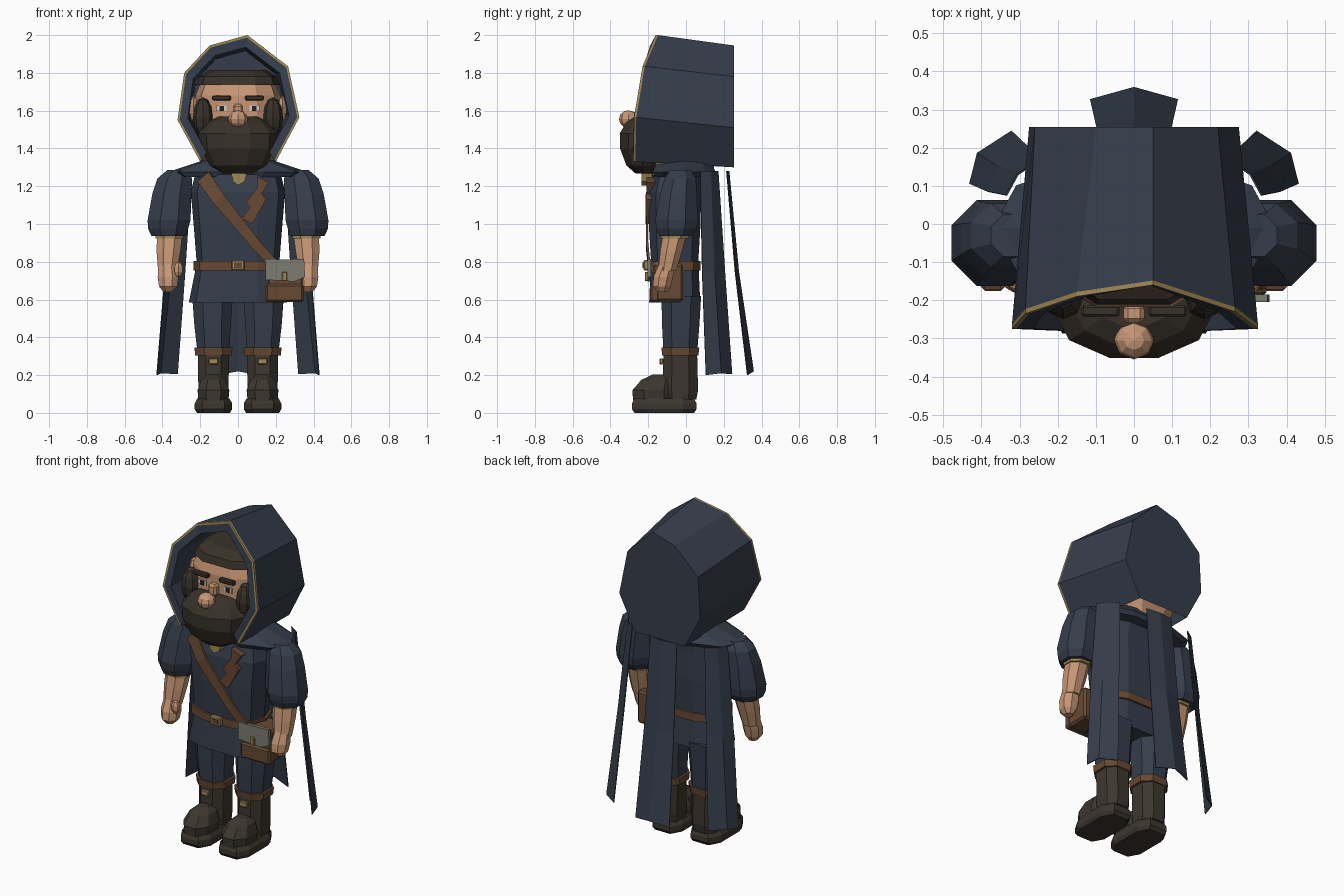
import bpy, bmesh
from math import sin, cos, pi, copysign
from mathutils import Matrix, Vector

old = bpy.data.objects.get("Cube")
if old:
    bpy.data.objects.remove(old, do_unlink=True)


def material(name, rgb):
    m = bpy.data.materials.new(name)
    m.use_nodes = True
    m.diffuse_color = (*rgb, 1)
    m.node_tree.nodes["Principled BSDF"].inputs["Base Color"].default_value = (*rgb, 1)
    return m


NAVY = material("navy cloth", (.036, .048, .071))
GOLD = material("gold", (.36, .25, .09))
SKIN = material("skin", (.58, .31, .18))
HAIR = material("dark hair", (.040, .031, .022))
LEATHER = material("brown leather", (.135, .066, .034))
BOOT = material("boot leather", (.046, .037, .027))
GREY = material("grey flap", (.20, .20, .16))
WHITE = material("eye white", (.65, .62, .55))
PUPIL = material("eye dark", (.015, .018, .02))


def finish(name, bm, *mats):
    bmesh.ops.recalc_face_normals(bm, faces=bm.faces)
    me = bpy.data.meshes.new(name)
    bm.to_mesh(me)
    bm.free()
    ob = bpy.data.objects.new(name, me)
    bpy.context.collection.objects.link(ob)
    for m in mats:
        me.materials.append(m)
    return ob


def bridge(bm, rings, closed=True):
    """Quads between neighbouring rows of points; returns vertex rows and face rows."""
    rows = [[bm.verts.new(p) for p in r] for r in rings]
    n = len(rows[0])
    faces = []
    for a, b in zip(rows, rows[1:]):
        faces.append([bm.faces.new((a[i], a[(i + 1) % n], b[(i + 1) % n], b[i]))
                      for i in range(n if closed else n - 1)])
    return rows, faces


def power(v, e):
    return copysign(abs(v) ** e, v)


def tube(name, mat, stations, n=10, e=1.0):
    """Stack of level rings (x, y, z, rx, ry), flat side to the front, capped."""
    rings = []
    for x, y, z, rx, ry in stations:
        angles = [2 * pi * (i + .5) / n for i in range(n)]
        rings.append([(x + rx * power(sin(a), e), y - ry * power(cos(a), e), z) for a in angles])
    bm = bmesh.new()
    rows, _ = bridge(bm, rings)
    bm.faces.new(rows[0])
    bm.faces.new(rows[-1])
    return finish(name, bm, mat)


def ball(name, mat, loc, size, u=8, v=6):
    bm = bmesh.new()
    bmesh.ops.create_uvsphere(bm, u_segments=u, v_segments=v, radius=1,
                              matrix=Matrix.Translation(loc) @ Matrix.Diagonal((*size, 1)))
    return finish(name, bm, mat)


def box(name, mat, loc, size, bevel=0):
    bm = bmesh.new()
    bmesh.ops.create_cube(bm, size=1, matrix=Matrix.Translation(loc) @ Matrix.Diagonal((*size, 1)))
    if bevel:
        bmesh.ops.bevel(bm, geom=bm.edges[:], offset=bevel, segments=1, affect='EDGES')
    return finish(name, bm, mat)


def prism(name, mat, outline, y0, y1):
    """Outline in x and z pushed through y."""
    bm = bmesh.new()
    rows, _ = bridge(bm, [[(x, y, z) for x, z in outline] for y in (y0, y1)])
    for r in rows:
        bm.faces.new(r)
    return finish(name, bm, mat)


def sheet(name, mat, rows, thick=.008):
    bm = bmesh.new()
    bridge(bm, rows, closed=False)
    ob = finish(name, bm, mat)
    mod = ob.modifiers.new("thickness", 'SOLIDIFY')
    mod.thickness = thick
    mod.offset = 0
    return ob


# Hood: outer shell, gold edge, rim and lining, open underneath
front = [(.2, -.28, 1.33), (.325, -.275, 1.565), (.265, -.23, 1.835), (.05, -.16, 2.0),
         (-.15, -.19, 1.945), (-.285, -.235, 1.80), (-.32, -.275, 1.55), (-.2, -.28, 1.33)]
back = [(.17, 1.30), (.275, 1.51), (.22, 1.78), (.05, 1.945),
        (-.1, 1.90), (-.26, 1.75), (-.275, 1.50), (-.17, 1.30)]


def inset(k, y=None, dy=0):
    return [(x * k, py + dy if y is None else y, 1.62 + (z - 1.62) * k) for x, py, z in front]


bm = bmesh.new()
shell = [[(x, .255, z) for x, z in back], inset(1, dy=.012), inset(1), inset(.965),
         inset(.83), inset(.78, y=.21)]
rows, bands = bridge(bm, shell, closed=False)
for band in bands[1:3]:
    for f in band:
        f.material_index = 1
bm.faces.new(rows[0])
bm.faces.new(rows[-1])
finish("hood", bm, NAVY, GOLD)

# Head, hair and face
tube("head", SKIN, [(0, -.01, 1.27, .14, .15), (0, -.01, 1.38, .20, .20), (0, -.01, 1.52, .23, .215),
                    (0, -.01, 1.68, .225, .215), (0, -.01, 1.77, .19, .19)], e=.7)
tube("hair", HAIR, [(0, 0, 1.735, .222, .218), (0, 0, 1.78, .205, .205), (0, .01, 1.815, .15, .15)], e=.7)
tube("beard", HAIR, [(0, -.22, 1.268, .08, .05), (0, -.23, 1.31, .15, .09), (0, -.235, 1.40, .20, .12),
                     (0, -.23, 1.48, .21, .127), (0, -.22, 1.54, .16, .10), (0, -.21, 1.57, .10, .06)])
ball("nose", SKIN, (0, -.305, 1.555), (.053, .05, .047))
box("nose_bridge", SKIN, (0, -.235, 1.60), (.055, .05, .07), .012)
for side, s in (("left", 1), ("right", -1)):
    ball(side + "_sideburn", HAIR, (s * .185, -.19, 1.565), (.053, .06, .105), 8, 6)
    ball(side + "_ear", SKIN, (s * .235, -.09, 1.61), (.025, .04, .07), 6, 5)
    box(side + "_eyebrow", HAIR, (s * .088, -.228, 1.667), (.10, .03, .026), .006)
    box(side + "_eye", WHITE, (s * .088, -.219, 1.612), (.052, .009, .03))
    box(side + "_pupil", PUPIL, (s * .086, -.223, 1.612), (.024, .008, .028))

# Tunic, shoulder mantle and belt
tube("tunic", NAVY, [(0, -.06, .585, .26, .14), (0, -.06, .76, .225, .132), (0, -.06, .81, .22, .13),
                     (0, -.06, 1.0, .235, .142), (0, -.06, 1.17, .25, .142), (0, -.04, 1.29, .22, .13)], e=.7)
tube("mantle", NAVY, [(0, -.01, 1.25, .33, .165), (0, -.01, 1.275, .37, .175),
                      (0, -.01, 1.345, .16, .14)], e=.85)
tube("belt", LEATHER, [(0, -.06, z, .236, .143) for z in (.755, .803)], e=.7)
box("buckle", GOLD, (0, -.21, .782), (.07, .03, .055), .006)
box("buckle_centre", LEATHER, (0, -.226, .782), (.04, .008, .028))
prism("collar_clasp", GOLD, [(-.04, 1.28), (.05, 1.28), (.035, 1.225), (0, 1.205), (-.025, 1.225)], -.235, -.18)

# Shoulder strap, torn lapel and satchel
path = [(-.185, -.18, 1.25, .04), (-.1, -.208, 1.13, .036), (.1, -.206, .885, .027), (.24, -.19, .735, .024)]
sheet("shoulder_strap", LEATHER,
      [[(x - w * .75, y, z - w * .65), (x + w * .75, y, z + w * .65)] for x, y, z, w in path], .012)
prism("torn_lapel", LEATHER, [(.10, 1.25), (.165, 1.22), (.125, 1.16), (.15, 1.13), (.075, 1.0),
                              (.02, 1.03), (.065, 1.09), (.04, 1.11), (.10, 1.19)], -.208, -.16)
box("satchel", LEATHER, (.25, -.095, .69), (.19, .16, .20), .012)
box("satchel_pocket", LEATHER, (.247, -.165, .635), (.20, .05, .095), .01)
prism("satchel_flap", GREY, [(.145, .81), (.35, .815), (.355, .72), (.30, .695), (.145, .705)], -.205, -.185)
box("satchel_clasp", GOLD, (.247, -.208, .722), (.026, .02, .05), .004)

# Arms and legs, mirrored
for side, s in (("left", 1), ("right", -1)):
    def limb(part, mat, stations, n=8, e=1.0):
        tube(side + "_" + part, mat, [(s * x, y, z, rx, ry) for x, y, z, rx, ry in stations], n, e)

    limb("sleeve", NAVY, [(.32, -.03, 1.285, .06, .06), (.335, -.03, 1.24, .10, .09),
                          (.35, -.04, 1.16, .112, .105), (.365, -.05, 1.02, .123, .122),
                          (.37, -.05, .975, .115, .115), (.368, -.055, .937, .098, .095)])
    limb("cuff", GOLD, [(.362, -.06, z, .08, .078) for z in (.922, .945)])
    limb("forearm", SKIN, [(.362, -.06, .94, .073, .068), (.368, -.08, .85, .068, .062),
                           (.373, -.10, .75, .054, .052)])
    limb("hand", SKIN, [(.372, -.125, .64, .025, .028), (.37, -.128, .67, .052, .052),
                        (.37, -.12, .72, .06, .056), (.372, -.10, .785, .05, .048)])
    ball(side + "_thumb", SKIN, (s * .315, -.155, .76), (.026, .026, .042), 6, 5)

    limb("trouser", NAVY, [(.13, -.03, .32, .09, .095), (.135, -.028, .46, .102, .105),
                           (.135, -.025, .62, .115, .112)], 8, .8)
    limb("knee_strap", LEATHER, [(.13, -.03, .303, .103, .102), (.13, -.03, .345, .107, .107)], 8, .8)
    limb("boot_shaft", BOOT, [(.13, -.03, .07, .082, .09), (.13, -.03, .12, .085, .10),
                              (.13, -.03, .31, .088, .095)], 8, .8)
    limb("boot_toe", BOOT, [(.13, -.17, .065, .085, .118), (.13, -.17, .12, .09, .122),
                            (.13, -.15, .175, .068, .092), (.13, -.13, .203, .035, .05)], 8, .85)
    limb("boot_sole", BOOT, [(.13, -.115, 0, .092, .165), (.13, -.115, .02, .104, .18),
                             (.13, -.115, .05, .104, .18), (.13, -.115, .075, .09, .165)], 8, .6)
    box(side + "_boot_buckle", GOLD, (s * .13, -.13, .273), (.05, .02, .032), .004)

    # Side panel of the split cape
    sheet(side + "_cape_panel", NAVY,
          [[(s * .335, .075, 1.28), (s * .305, .13, 1.28), (s * .245, .17, 1.28)],
           [(s * .385, .085, .75), (s * .355, .15, .75), (s * .28, .205, .75)],
           [(s * .43, .105, .20), (s * .41, .185, .21), (s * .32, .243, .205)]], .005)

# Back panel of the split cape
sheet("back_cape_panel", NAVY, [[(-.09, .215, 1.28), (0, .227, 1.28), (.09, .215, 1.28)],
                                [(-.10, .26, .75), (0, .278, .75), (.10, .26, .75)],
                                [(-.115, .325, .20), (0, .357, .22), (.115, .325, .20)]], .005)
